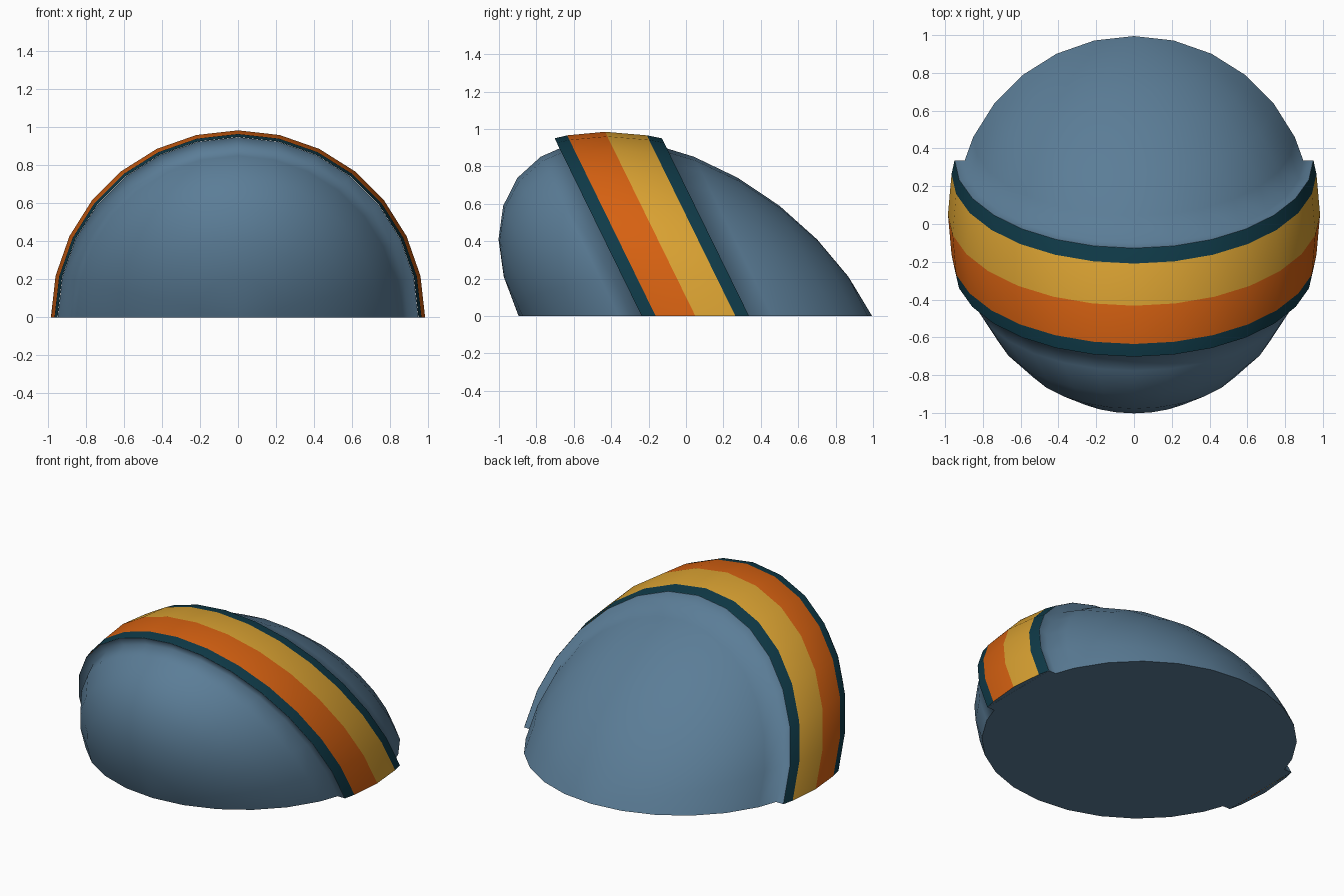
import bpy, bmesh, math

if "Cube" in bpy.data.objects:
    bpy.data.objects.remove(bpy.data.objects["Cube"])

SEG = 14            # facets across the half circle
SHEAR = -0.49       # forward lean per unit height
Y0 = 0.05           # centre of the base
R = 0.945           # dome radius


def material(name, rgb):
    def lin(c):
        c /= 255
        return c / 12.92 if c <= 0.04045 else ((c + 0.055) / 1.055) ** 2.4
    m = bpy.data.materials.new(name)
    m.diffuse_color = (*[lin(c) for c in rgb], 1)
    m.use_nodes = True
    m.node_tree.nodes["Principled BSDF"].inputs["Base Color"].default_value = m.diffuse_color
    return m


blue = material("slate blue", (91, 125, 151))
teal = material("dark teal", (15, 58, 72))
orange = material("burnt orange", (214, 97, 17))
yellow = material("golden yellow", (218, 162, 50))


def half_ring(bm, y, r):
    """Leaning half circle of vertices at axial position y."""
    ring = []
    for i in range(SEG + 1):
        a = math.pi * i / SEG
        z = r * math.sin(a) if 0 < i < SEG else 0.0
        ring.append(bm.verts.new((r * math.cos(a), Y0 + y + SHEAR * z, z)))
    return ring


def bridge(bm, a, b, index=0):
    for i in range(SEG):
        f = bm.faces.new((a[i], a[i + 1], b[i + 1], b[i]))
        f.material_index = index
        f.smooth = True


def finish(bm, name, mats):
    me = bpy.data.meshes.new(name)
    bm.to_mesh(me)
    bm.free()
    for m in mats:
        me.materials.append(m)
    ob = bpy.data.objects.new(name, me)
    bpy.context.collection.objects.link(ob)
    return ob


# Leaning half dome with a raised ridge under the stripes
bm = bmesh.new()
step = math.pi / SEG
half = [(-R * math.cos(k * step), R * math.sin(k * step)) for k in range(1, 6)]
half += [(-0.287, 0.896), (-0.287, 0.949)]
profile = half + [(-y, r) for y, r in reversed(half)]
rings = [half_ring(bm, y, r) for y, r in profile]
for a, b in zip(rings, rings[1:]):
    bridge(bm, a, b)
front = bm.verts.new((0, Y0 - R, 0))
back = bm.verts.new((0, Y0 + R, 0))
for i in range(SEG):
    bm.faces.new((front, rings[0][i + 1], rings[0][i])).smooth = True
    bm.faces.new((back, rings[-1][i], rings[-1][i + 1])).smooth = True
# flat underside
base = bm.faces.new([front] + [r[0] for r in rings] + [back]
                    + [r[-1] for r in reversed(rings)])
base.smooth = False
for e in base.edges:
    e.smooth = False
# crisp outer rims of the ridge
for ring in (rings[len(half) - 1], rings[len(half)]):
    for a, b in zip(ring, ring[1:]):
        bm.edges.get((a, b)).smooth = False
bmesh.ops.recalc_face_normals(bm, faces=bm.faces[:])
finish(bm, "dome", [blue])

# Striped band: dark edge, orange, yellow, dark edge
bm = bmesh.new()
rows = [(-0.287, 0.95), (-0.212, 0.966), (0, 0.985), (0.214, 0.966), (0.287, 0.95)]
rings = [half_ring(bm, y, r) for y, r in rows]
for a, b, index in zip(rings, rings[1:], (0, 1, 2, 0)):
    bridge(bm, a, b, index)
bm.normal_update()
top = min(bm.faces, key=lambda f: abs(f.calc_center_median().x) - f.calc_center_median().z)
if top.normal.z < 0:
    bmesh.ops.reverse_faces(bm, faces=bm.faces[:])
# underside closing the band ends on the ground
for s in (0, -1):
    f = bm.faces.new([r[s] for r in rings])
    f.normal_update()
    if f.normal.z > 0:
        f.normal_flip()
    f.material_index = 3
    for e in f.edges:
        e.smooth = False
finish(bm, "striped_band", [teal, orange, yellow, blue])
